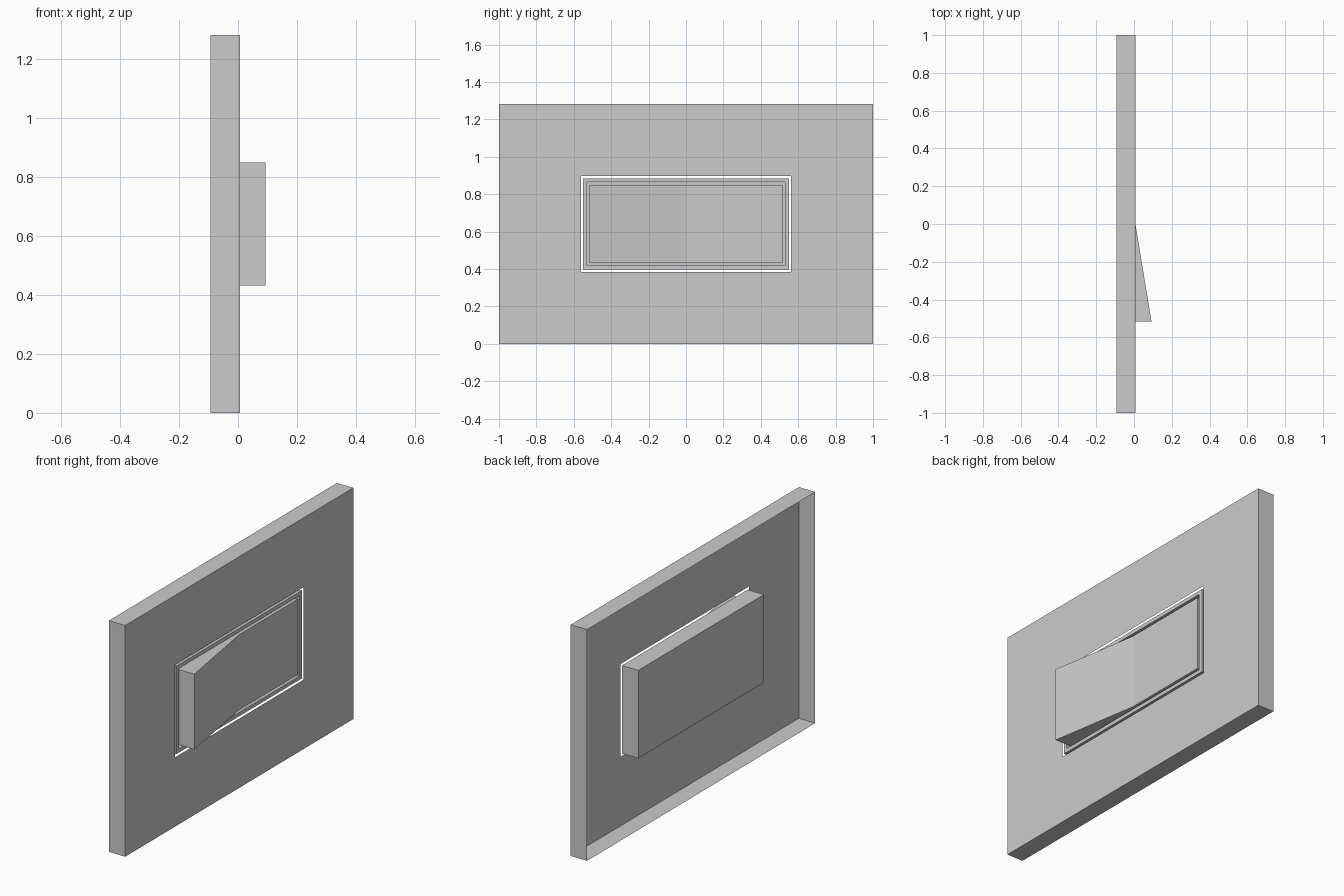
import bpy
import bmesh

if "Cube" in bpy.data.objects:
    bpy.data.objects.remove(bpy.data.objects["Cube"])

BACK, FRONT, TIP = -0.093, 0.0075, 0.0925   # depth positions along x
FLOOR = FRONT - 0.03                        # bottom of the groove
HEIGHT = 1.283
MID = HEIGHT / 2


def finish(name, bm):
    bmesh.ops.recalc_face_normals(bm, faces=bm.faces)
    mesh = bpy.data.meshes.new(name)
    bm.to_mesh(mesh)
    bm.free()
    obj = bpy.data.objects.new(name, mesh)
    bpy.context.collection.objects.link(obj)
    return obj


def loft(name, rings, cap):
    """Join rectangular rings given as (half width, half height, x)."""
    bm = bmesh.new()
    loops = [[bm.verts.new((x, sy * w, MID + sz * h))
              for sy, sz in ((-1, -1), (1, -1), (1, 1), (-1, 1))]
             for w, h, x in rings]
    for a, b in zip(loops, loops[1:]):
        for i in range(4):
            j = (i + 1) % 4
            bm.faces.new((a[i], a[j], b[j], b[i]))
    if cap:
        bm.faces.new(loops[0])
        bm.faces.new(loops[-1])
    return finish(name, bm)


# Wall plate: thin shell, open at the back, with a rectangular opening
plate = loft("wall_plate", [
    (1.0, MID, BACK), (1.0, MID, FRONT), (0.562, 0.257, FRONT)], cap=False)
# front normals face the viewer
if max(plate.data.polygons, key=lambda p: p.center.x).normal.x < 0:
    plate.data.flip_normals()

# Switch housing: closed box with a recess that holds the rocker
loft("switch_housing", [
    (0.551, 0.244, BACK), (0.551, 0.244, FRONT),
    (0.528, 0.223, FRONT), (0.528, 0.223, FLOOR)], cap=True)

# Rocker: bent profile seen from the top, extruded upwards
W, H = 0.515, 0.209
bm = bmesh.new()
profile = [(FLOOR, -W), (TIP, -W), (FRONT, 0), (FRONT, W), (FLOOR, W)]
base = bm.faces.new([bm.verts.new((x, y, MID - H)) for x, y in profile])
top = bmesh.ops.extrude_face_region(bm, geom=[base], use_keep_orig=True)
bmesh.ops.translate(bm, vec=(0, 0, 2 * H), verts=[
    v for v in top["geom"] if isinstance(v, bmesh.types.BMVert)])
finish("rocker", bm)
